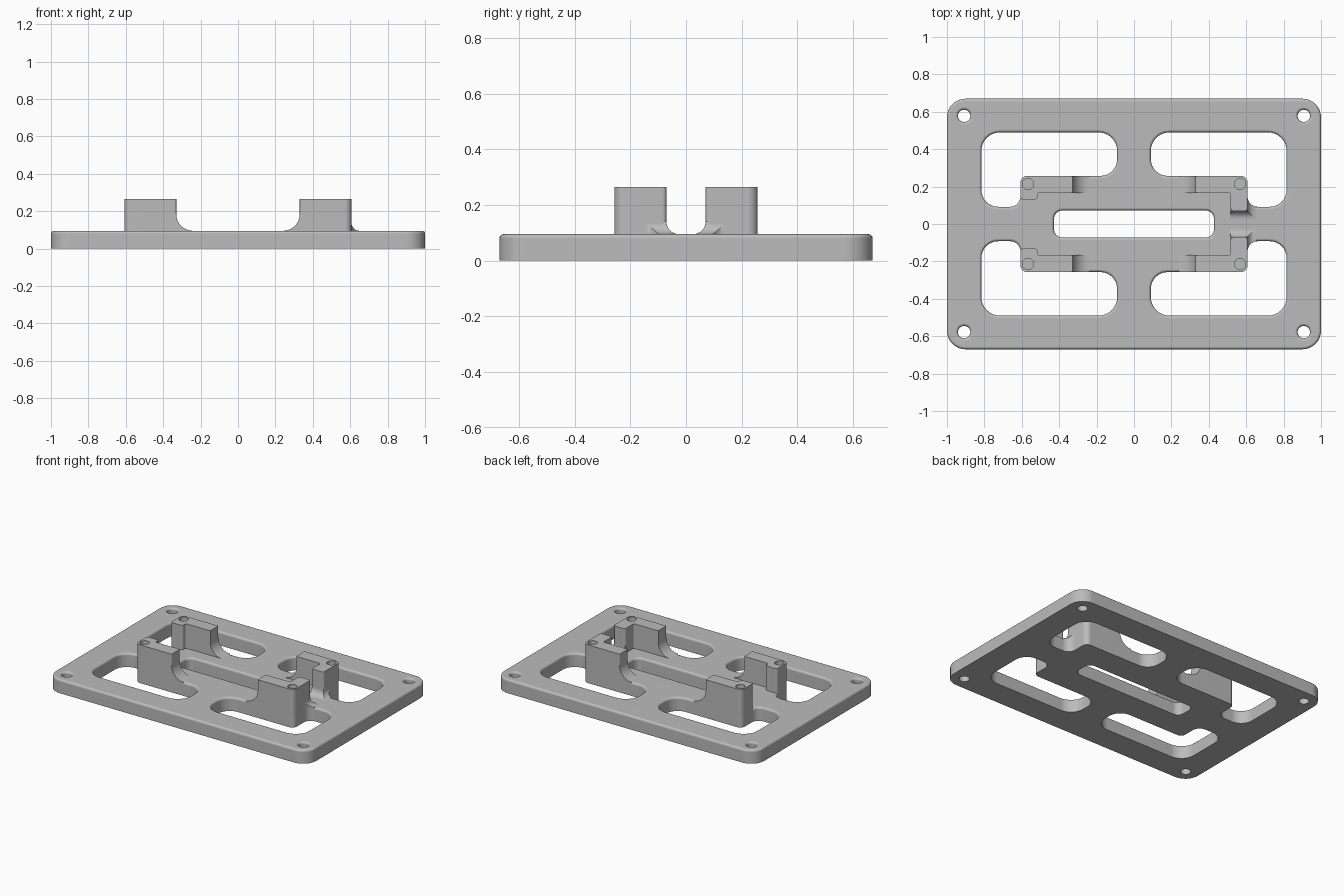
import bpy, bmesh, math

cube = bpy.data.objects.get("Cube")
if cube:
    bpy.data.objects.remove(cube, do_unlink=True)

TOP = 0.095      # plate thickness
ROUND = 0.015    # rounding of the plate's upper edges
POST = 0.265     # height of the corner clamps

grey = bpy.data.materials.new("plain grey")
grey.use_nodes = True
grey.diffuse_color = (0.5, 0.5, 0.5, 1)
grey.node_tree.nodes["Principled BSDF"].inputs["Base Color"].default_value = (0.5, 0.5, 0.5, 1)


def outline(corners, off=0.0, steps=8):
    """Round the corners (x, y, radius) of a right-angled loop, offset outward."""
    pts, n = [], len(corners)
    for i, (x, y, r) in enumerate(corners):
        px, py, _ = corners[i - 1]
        nx, ny, _ = corners[(i + 1) % n]
        la, lb = math.hypot(x - px, y - py), math.hypot(nx - x, ny - y)
        ax, ay, bx, by = (x - px) / la, (y - py) / la, (nx - x) / lb, (ny - y) / lb
        convex = ax * by - ay * bx > 0
        rad = max(r + off if convex else r - off, 0.002)
        x, y = x + off * (ay + by), y - off * (ax + bx)
        cx, cy = x + rad * (bx - ax), y + rad * (by - ay)
        for k in range(steps + 1):
            t = math.pi / 2 * k / steps
            c, s = rad * math.cos(t), rad * math.sin(t)
            pts.append((cx - bx * c + ax * s, cy - by * c + ay * s))
    return pts


def rect(x0, y0, x1, y1, r=0.0):
    return [(x0, y0, r), (x1, y0, r), (x1, y1, r), (x0, y1, r)]


def circle(x, y, r, n=32):
    return [(x + r * math.cos(2 * math.pi * k / n), y + r * math.sin(2 * math.pi * k / n))
            for k in range(n)]


def loft(bm, layers, sx=1, sy=1):
    """Stack closed loops (z, points) into a capped solid."""
    rings = [[bm.verts.new((x * sx, y * sy, z)) for x, y in pts] for z, pts in layers]
    for a, b in zip(rings, rings[1:]):
        for i in range(len(a)):
            j = (i + 1) % len(a)
            bm.faces.new((a[i], a[j], b[j], b[i]))
    bm.faces.new(rings[0][::-1])
    bm.faces.new(rings[-1])


def finish(name, bm):
    bmesh.ops.recalc_face_normals(bm, faces=bm.faces)
    me = bpy.data.meshes.new(name)
    bm.to_mesh(me)
    bm.free()
    ob = bpy.data.objects.new(name, me)
    bpy.context.collection.objects.link(ob)
    me.materials.append(grey)
    return ob


def activate(ob):
    bpy.ops.object.select_all(action='DESELECT')
    ob.select_set(True)
    bpy.context.view_layer.objects.active = ob


def cut(ob, cutter):
    mod = ob.modifiers.new("cut", 'BOOLEAN')
    mod.operation, mod.solver, mod.object = 'DIFFERENCE', 'EXACT', cutter
    activate(ob)
    bpy.ops.object.modifier_apply(modifier=mod.name)
    bpy.data.objects.remove(cutter, do_unlink=True)


def smooth(ob):
    activate(ob)
    bpy.ops.object.shade_smooth_by_angle(angle=math.radians(30))
    ob.modifiers.new("even shading", 'WEIGHTED_NORMAL').keep_sharp = True


def rounding(sign):
    """Heights and offsets of the quarter round on the plate's upper edges."""
    arc = [math.pi / 2 * k / 5 for k in range(6)]
    return [(TOP - ROUND + ROUND * math.sin(t), sign * ROUND * (1 - math.cos(t))) for t in arc]


def fillet(r):
    """Heights and offsets of a concave foot fillet standing on the plate."""
    arc = [math.pi / 2 * k / 10 for k in range(11)]
    return [(TOP + r * (1 - math.cos(t)), r * (1 - math.sin(t))) for t in arc]


QUADRANTS = [(sx, sy) for sx in (1, -1) for sy in (1, -1)]
WINDOW = [(0.09, 0.257, 0.09), (0.607, 0.257, 0.035), (0.607, 0.092, 0.055),
          (0.816, 0.092, 0.09), (0.816, 0.49, 0.1), (0.09, 0.49, 0.1)]
SLOT = rect(-0.428, -0.072, 0.428, 0.072, 0.045)

# Base plate with rounded upper rim
bm = bmesh.new()
edge = rect(-1, -0.67, 1, 0.67, 0.1)
loft(bm, [(0, outline(edge))] + [(z, outline(edge, o)) for z, o in rounding(-1)])
plate = finish("base_plate", bm)

# Windows, centre slot and screw holes, all flared at the top
bm = bmesh.new()
flare = [(-0.1, 0)] + rounding(1) + [(TOP + 0.1, ROUND)]
loft(bm, [(z, outline(SLOT, o)) for z, o in flare])
for sx, sy in QUADRANTS:
    loft(bm, [(z, outline(WINDOW, o)) for z, o in flare], sx, sy)
    loft(bm, [(z, circle(0.908, 0.578, 0.033 + o)) for z, o in flare], sx, sy)
cut(plate, finish("plate_cutter", bm))
smooth(plate)

# Four corner clamps: an arm with a lug, long lugs on the +x side
for sx, sy in QUADRANTS:
    side = ("left" if sx > 0 else "right") + ("_back" if sy > 0 else "_front")
    lug_y = 0.07 if sx > 0 else 0.13
    shape = [(0.33, 0.167, 0.006), (0.517, 0.167, 0.01), (0.517, lug_y, 0.015),
             (0.607, lug_y, 0.015), (0.607, 0.257, 0.035), (0.33, 0.257, 0.006)]
    bm = bmesh.new()
    loft(bm, [(z, outline(shape)) for z in (TOP - ROUND, POST)], sx, sy)
    clamp = finish(side + "_clamp", bm)
    bm = bmesh.new()
    loft(bm, [(z, circle(0.567, 0.214, 0.03)) for z in (TOP + 0.01, POST + 0.1)], sx, sy)
    cut(clamp, finish("pin_cutter", bm))
    smooth(clamp)

    # Curved foot running from the arm onto the plate
    bm = bmesh.new()
    feet = [(TOP - ROUND, 0.09)] + fillet(0.09)
    loft(bm, [(z, [(0.33 - o, 0.167), (0.345, 0.167), (0.345, 0.257), (0.33 - o, 0.257)])
              for z, o in feet], sx, sy)
    smooth(finish(side + "_arm_foot", bm))

    # Curved foot around the long lug, trimmed by the window
    if sx > 0:
        bm = bmesh.new()
        feet = [(TOP - ROUND, 0.045)] + fillet(0.045)
        loft(bm, [(z, [(0.517, lug_y - o), (0.606 + o, lug_y - o), (0.606 + o, 0.18), (0.517, 0.18)])
                  for z, o in feet], sx, sy)
        foot = finish(side + "_lug_foot", bm)
        bm = bmesh.new()
        loft(bm, [(z, outline(WINDOW)) for z in (-0.1, 0.4)], sx, sy)
        cut(foot, finish("foot_cutter", bm))
        smooth(foot)
